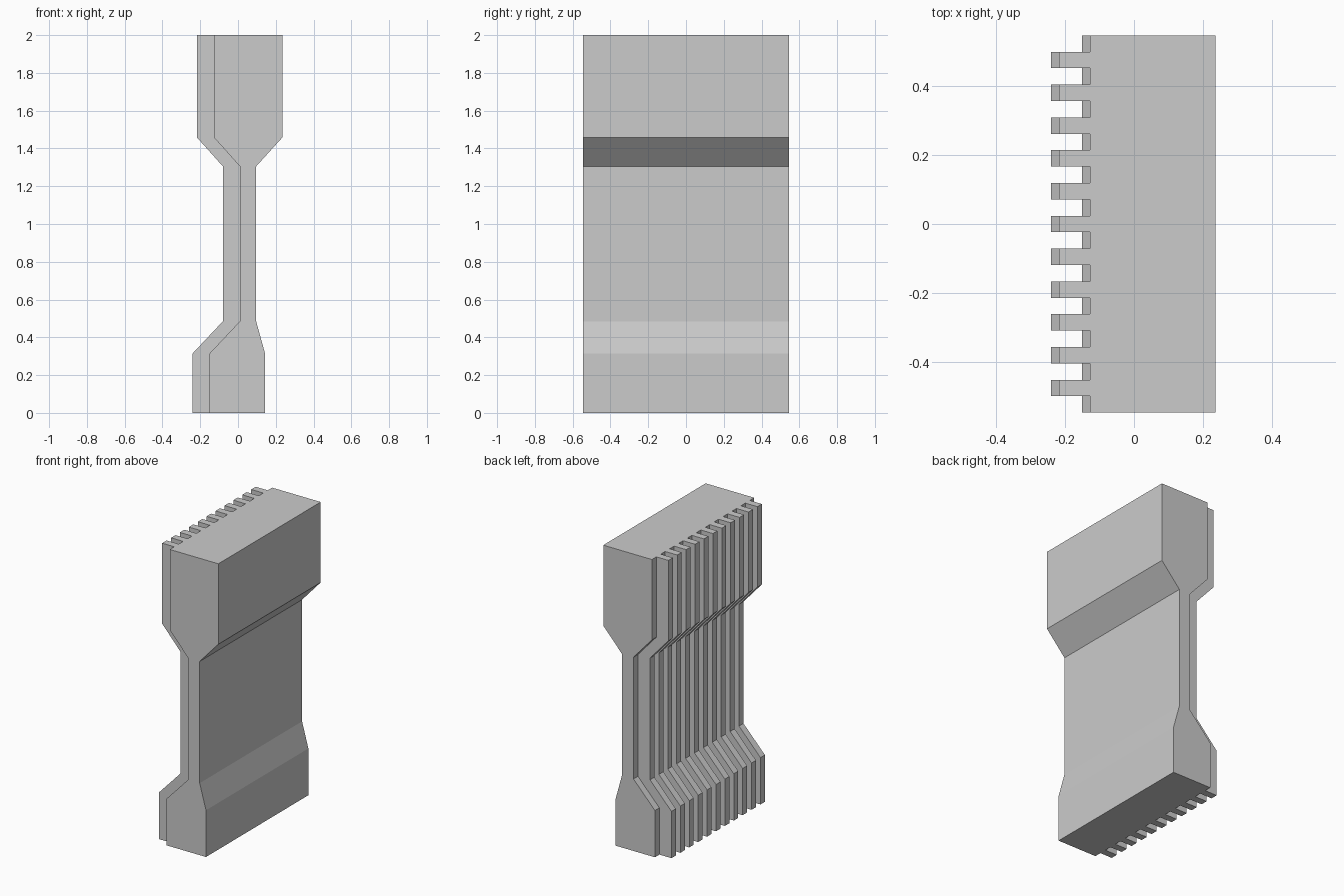
import bpy
import bmesh

if "Cube" in bpy.data.objects:
    bpy.data.objects.remove(bpy.data.objects["Cube"])

HALF_Y = 0.545      # half of the panel length
RIBS = 11
DEPTH = 0.09        # how far ribs stand out from the panel
STRIP = 2 * HALF_Y / (2 * RIBS + 1)   # equal rib and groove width

# side profile levels: (z, panel left x, panel right x)
LEVELS = [
    (0.0, -0.15, 0.143),
    (0.315, -0.15, 0.143),
    (0.485, 0.01, 0.096),
    (1.305, 0.01, 0.096),
    (1.458, -0.127, 0.235),
    (2.0, -0.127, 0.235),
]


def comb_outline(left, right):
    """Toothed plan outline: flat right side, ribs on the left side."""
    pts = [(left, -HALF_Y), (right, -HALF_Y), (right, HALF_Y), (left, HALF_Y)]
    for i in range(RIBS):
        y1 = HALF_Y - STRIP * (2 * i + 1)
        y0 = y1 - STRIP
        pts += [(left, y1), (left - DEPTH, y1), (left - DEPTH, y0), (left, y0)]
    return pts


# ribbed panel: toothed outline lofted through the profile levels
bm = bmesh.new()
rings = [[bm.verts.new((x, y, z)) for x, y in comb_outline(l, r)]
         for z, l, r in LEVELS]
n = len(rings[0])
for low, high in zip(rings, rings[1:]):
    for i in range(n):
        j = (i + 1) % n
        bm.faces.new((low[i], low[j], high[j], high[i]))

# bottom and top caps
bm.faces.new(rings[0][::-1])
bm.faces.new(rings[-1])
bmesh.ops.recalc_face_normals(bm, faces=bm.faces)

mesh = bpy.data.meshes.new("ribbed_panel")
bm.to_mesh(mesh)
bm.free()
panel = bpy.data.objects.new("ribbed_panel", mesh)
bpy.context.collection.objects.link(panel)
